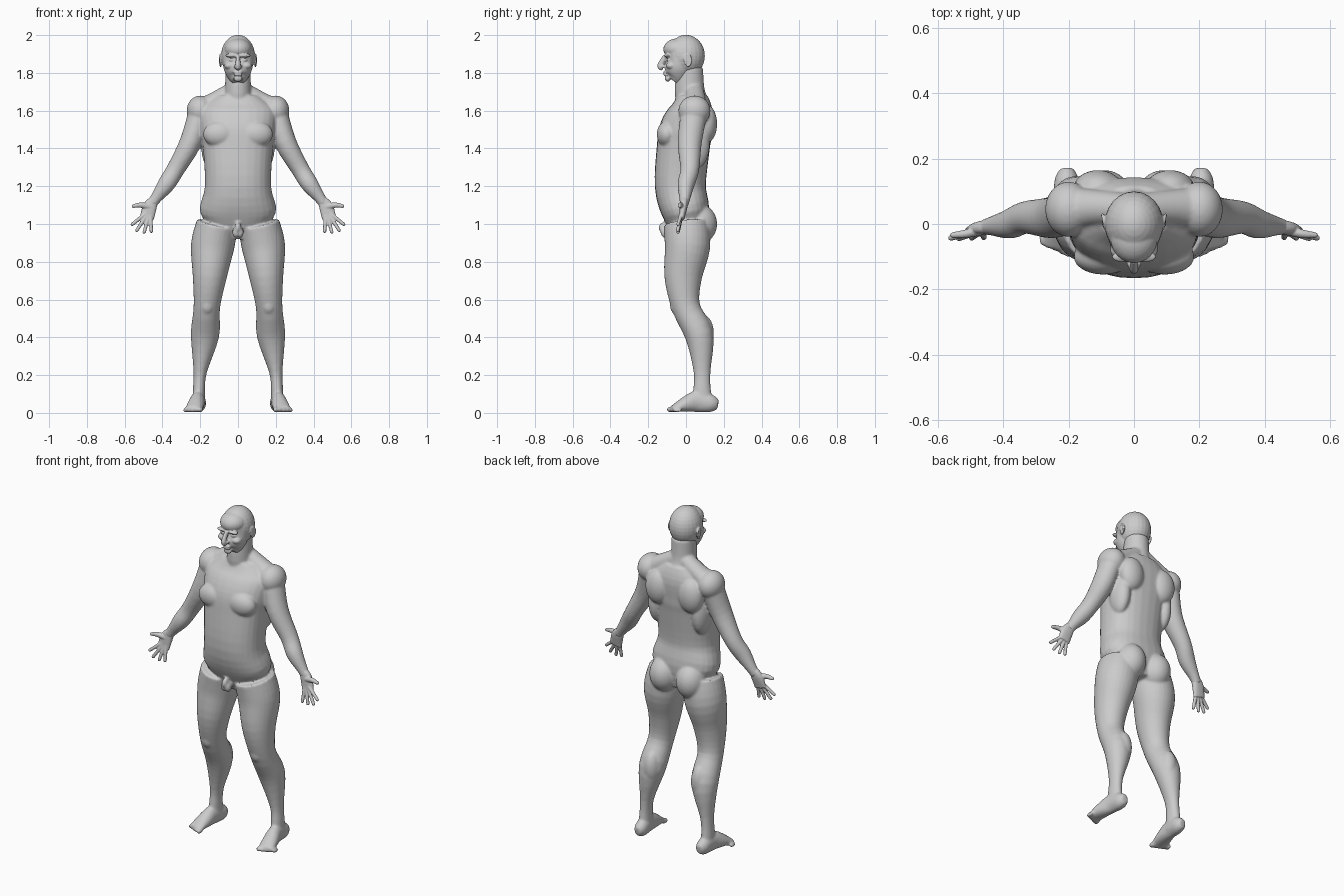
import bpy
import bmesh
import math
from mathutils import Vector, Matrix

cube = bpy.data.objects.get("Cube")
if cube:
    bpy.data.objects.remove(cube, do_unlink=True)

SIDEWAYS, DEPTH, UP = Matrix.Identity(3)
LEFT, RIGHT = 1, -1
BOTH = (LEFT, RIGHT)

shade = (.6, .6, .6, 1)
grey = bpy.data.materials.new("plain grey")
grey.use_nodes = True
grey.diffuse_color = shade
grey.node_tree.nodes["Principled BSDF"].inputs["Base Color"].default_value = shade


def spline(rows, steps=4):
    """Pass a smooth curve through rows of (x, y, z, half width, half depth)."""
    smooth = []
    last = len(rows) - 1
    for i in range(last):
        before, start, end, after = (rows[min(max(i + k, 0), last)] for k in (-1, 0, 1, 2))
        for step in range(steps):
            t = step / steps
            row = []
            for o, a, b, c in zip(before, start, end, after):
                leave, arrive = (b - o) / 2, (c - a) / 2
                cubic = leave + arrive - 2 * (b - a)
                square = b - a - leave - cubic
                row.append(a + t * (leave + t * (square + t * cubic)))
            smooth.append(row)
    return smooth + [rows[last]]


def loft(bm, rows, sides=BOTH, ref=DEPTH, power=2, segments=28):
    """Skin rounded cross-sections along a path, once for each side."""
    rows = spline(rows)
    points = [Vector(row[:3]) for row in rows]
    last = len(points) - 1
    for side in sides:
        rings = []
        for i, (point, (*_, width, depth)) in enumerate(zip(points, rows)):
            tangent = (points[min(i + 1, last)] - points[max(i - 1, 0)]).normalized()
            across = tangent.cross(ref).normalized()
            outward = across.cross(tangent)
            ring = []
            for k in range(segments):
                angle = math.tau * k / segments
                c, s = (math.copysign(abs(f) ** (2 / power), f)
                        for f in (math.cos(angle), math.sin(angle)))
                corner = point + across * c * width + outward * s * depth
                corner.x *= side
                ring.append(bm.verts.new(corner))
            rings.append(ring)
        for lower, upper in zip(rings, rings[1:]):
            for k in range(segments):
                bm.faces.new((lower[k], lower[k - 1], upper[k - 1], upper[k]))
        bm.faces.new(rings[0])
        bm.faces.new(rings[-1])


def column(bm, *rows, power=2):
    """Loft on the middle plane from rows of (y, z, half width, half depth)."""
    loft(bm, [(0, *row) for row in rows], sides=(LEFT,), power=power)


def muscle(bm, at, size, sides=BOTH):
    """Ellipsoid bulge, once for each side."""
    x, y, z = at
    for side in sides:
        place = Matrix.Translation((x * side, y, z)) @ Matrix.Diagonal((*size, 1))
        bmesh.ops.create_uvsphere(bm, u_segments=24, v_segments=16, radius=1, matrix=place)


def bump(bm, y, z, size):
    """Single ellipsoid on the middle plane."""
    muscle(bm, (0, y, z), size, sides=(LEFT,))


def finish(bm, name, voxel, smoothing):
    """Fuse the overlapping volumes into one smooth skin."""
    bmesh.ops.recalc_face_normals(bm, faces=bm.faces)
    mesh = bpy.data.meshes.new(name)
    bm.to_mesh(mesh)
    bm.free()
    mesh.materials.append(grey)
    obj = bpy.data.objects.new(name, mesh)
    bpy.context.collection.objects.link(obj)
    fuse = obj.modifiers.new("fuse", "REMESH")
    fuse.mode = "VOXEL"
    fuse.voxel_size = voxel
    fuse.use_smooth_shade = True
    relax = obj.modifiers.new("relax", "SMOOTH")
    relax.factor = .5
    relax.iterations = smoothing


# Joints of the left limbs, shared by neighbouring parts
shoulder = (.2, .045, 1.6)
elbow = (.33, .02, 1.29)
wrist = (.46, -.01, 1.1)
hip = (.11, 0, 1)
knee = (.165, 0, .56)
ankle = (.207, .085, .12)

# Torso and neck
body = bmesh.new()
column(body, (.02, .93, .1, .08), (0, 1.06, .2, .125), (-.03, 1.2, .175, .135),
       (-.015, 1.4, .185, .14), (0, 1.5, .2, .14), (.03, 1.6, .2, .115),
       (.035, 1.68, .11, .08), power=2.3)
column(body, (.045, 1.6, .08, .09), (.02, 1.7, .07, .08), (.02, 1.83, .066, .07))

# Trapezius, chest, shoulder blades, flanks and buttocks
loft(body, [(.03, .045, 1.7, .05, .05), (.12, .05, 1.65, .05, .055), (*shoulder, .06, .07)])
muscle(body, at=(.095, -.1, 1.475), size=(.09, .055, .07))
muscle(body, at=(.11, .11, 1.53), size=(.075, .055, .1))
muscle(body, at=(.145, .05, 1.42), size=(.05, .075, .13))
muscle(body, at=(.088, .07, 1), size=(.085, .095, .105))

# Groin
bump(body, y=-.12, z=.98, size=(.017, .025, .03))
muscle(body, at=(.012, -.11, .955), size=(.018, .025, .03))

# Arms with shoulder caps
loft(body, [(*shoulder, .06, .07), (.25, .02, 1.435, .058, .064), (*elbow, .048, .05),
            (.38, 0, 1.21, .046, .045), (.432, -.006, 1.14, .031, .03), (*wrist, .028, .022)])
muscle(body, at=shoulder, size=(.072, .085, .08))

# Legs with kneecaps and calves
loft(body, [(*hip, .11, .12), (.135, .008, .88, .115, .12), (.15, -.015, .72, .09, .1),
            (*knee, .07, .075), (.175, .07, .41, .075, .075), (.2, .085, .22, .036, .045),
            (*ankle, .032, .047), (.207, .09, .04, .036, .055)])
muscle(body, at=(.163, -.05, .57), size=(.038, .035, .05))
muscle(body, at=(.16, .09, .42), size=(.05, .058, .1))

# Feet and toes
loft(body, [(.207, .17, .045, .02, .025), (.206, .135, .05, .037, .046),
            (.212, .06, .06, .037, .056), (.222, 0, .046, .044, .042),
            (.236, -.075, .02, .046, .015)], ref=UP)
for toe in range(5):
    thick = .015 - .001 * toe
    muscle(body, at=(.2 + .02 * toe, .009 * toe - .08, thick + .003), size=(thick, .024, thick))
finish(body, "body", voxel=.0065, smoothing=7)

# Skull, forehead, jaw and chin
head = bmesh.new()
bump(head, y=0, z=1.89, size=(.09, .1, .111))
bump(head, y=-.04, z=1.925, size=(.073, .08, .058))
column(head, (-.035, 1.91, .075, .07), (-.033, 1.87, .08, .067), (-.04, 1.82, .075, .073),
       (-.05, 1.78, .056, .06), (-.065, 1.757, .032, .036))
bump(head, y=-.097, z=1.77, size=(.023, .015, .017))

# Brow, eyes and cheeks
muscle(head, at=(.034, -.1, 1.892), size=(.034, .017, .01))
muscle(head, at=(.033, -.09, 1.868), size=(.016, .013, .009))
muscle(head, at=(.045, -.078, 1.838), size=(.028, .028, .02))

# Nose and lips
column(head, (-.108, 1.89, .01, .013), (-.137, 1.838, .014, .016), (-.122, 1.825, .014, .014))
muscle(head, at=(.014, -.118, 1.834), size=(.009, .014, .009))
for height in (1.804, 1.791):
    bump(head, y=-.106, z=height, size=(.024, .014, .007))

# Ears: thin disc with a raised rim
ear = Vector((.092, .007, 1.866))
muscle(head, at=ear, size=(.006, .018, .03))
rim = []
for degrees in range(-100, 171, 30):
    c, s = math.cos(math.radians(degrees)), math.sin(math.radians(degrees))
    rim.append((*(ear + Vector((.004 * c, .02 * c, .03 * s))), .006, .005))
loft(head, rim, ref=SIDEWAYS, segments=10)
finish(head, "head", voxel=.004, smoothing=3)

# Hands: palm, thumb and four fingers fanned about the middle of the palm
palm = Vector((.465, -.018, 1.075))
for name, side in (("left_hand", LEFT), ("right_hand", RIGHT)):
    hand = bmesh.new()
    loft(hand, [(.443, -.008, 1.128, .025, .021), (.467, -.013, 1.09, .037, .02),
                (.483, -.022, 1.028, .037, .013)], sides=(side,), power=2.4)
    thumb_tip = (.553, -.034, 1.095)
    loft(hand, [(.465, -.018, 1.09, .018, .016), (.515, -.03, 1.1, .014, .013),
                (*thumb_tip, .01, .009)], sides=(side,))
    muscle(hand, at=thumb_tip, size=(.01, .009, .01), sides=(side,))
    for finger in range(4):
        angle = math.radians(-39 - 18 * finger)
        reach = .13 - .008 * abs(finger - 1)
        direction = Vector((math.cos(angle), -.2, math.sin(angle)))
        root, tip = palm + direction * .03, palm + direction * reach
        loft(hand, [(*root, .011, .011), (*tip, .009, .009)], sides=(side,), segments=16)
        muscle(hand, at=tip, size=(.009, .009, .009), sides=(side,))
    finish(hand, name, voxel=.0035, smoothing=3)
